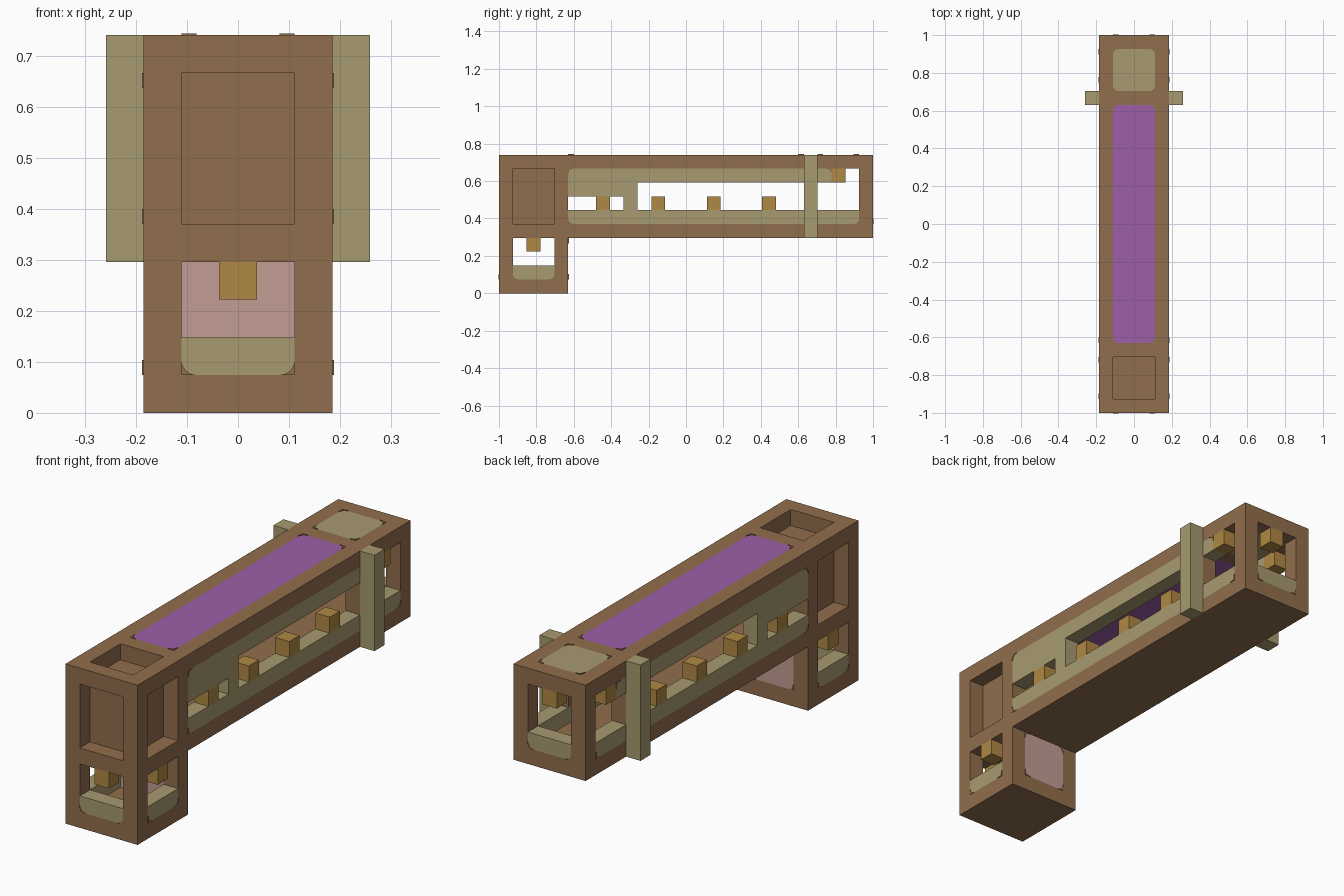
import bpy, bmesh, math
from mathutils import Vector

if "Cube" in bpy.data.objects:
    bpy.data.objects.remove(bpy.data.objects["Cube"], do_unlink=True)

U = 1 / 27          # one block unit
TRIM = 0.08         # thickness of the corner trims, in units
RADIUS = 0.8        # rounding of the panel corners, in units


def material(name, rgb):
    m = bpy.data.materials.new(name)
    m.use_nodes = True
    m.diffuse_color = (*rgb, 1)
    m.node_tree.nodes["Principled BSDF"].inputs["Base Color"].default_value = (*rgb, 1)
    return m


BROWN = material("brown wood", (0.285, 0.156, 0.074))
BEIGE = material("beige panel", (0.39, 0.328, 0.162))
PURPLE = material("purple panel", (0.337, 0.114, 0.392))
PINK = material("pink panel", (0.539, 0.337, 0.296))
OCHRE = material("ochre stud", (0.434, 0.246, 0.058))


def finish(name, bm, mat):
    bmesh.ops.recalc_face_normals(bm, faces=bm.faces)
    mesh = bpy.data.meshes.new(name)
    bm.to_mesh(mesh)
    bm.free()
    mesh.materials.append(mat)
    bpy.context.collection.objects.link(bpy.data.objects.new(name, mesh))


def boxes(name, mat, spans):
    """Join boxes, each given as (x range, y range, z range) in units."""
    bm = bmesh.new()
    for span in spans:
        verts = bmesh.ops.create_cube(bm, size=1)["verts"]
        for v in verts:
            v.co = Vector([(a + b) / 2 + c * (b - a) for (a, b), c in zip(span, v.co)]) * U
    finish(name, bm, mat)


def both(y, z, x=(3, 5)):
    """The same box on the left and the right."""
    return [(x, y, z), ((-x[1], -x[0]), y, z)]


def corner_trim(name, axis, level, first, second, ends=(0, 1)):
    """Thin brown fillets that round a panel; ends picks low or high corners."""
    bm = bmesh.new()
    side = math.copysign(1, level)
    for i in (0, 1):
        for j in ends:
            corner = (first[i], second[j])
            su, sv = 1 - 2 * i, 1 - 2 * j
            outline = [corner]
            for k in range(5):
                a = math.pi / 2 * k / 4
                outline.append((corner[0] + su * RADIUS * (1 - math.sin(a)),
                                corner[1] + sv * RADIUS * (1 - math.cos(a))))
            verts = []
            for u, v in outline:
                co = [u, v]
                co.insert(axis, level)
                verts.append(bm.verts.new(Vector(co) * U))
            face = bm.faces.new(verts)
            new = bmesh.ops.extrude_face_region(bm, geom=[face])["geom"]
            shift = Vector((0, 0, 0))
            shift[axis] = side * TRIM * U
            bmesh.ops.translate(bm, vec=shift,
                                verts=[g for g in new if isinstance(g, bmesh.types.BMVert)])
    finish(name, bm, BROWN)


MID, FULL = (-3, 3), (-5, 5)
FRONT, REAR_LEG, END_BAY, BACK = (-27, -25), (-19, -17), (17, 19), (25, 27)
HEAD, BODY, BAY = (-25, -19), (-17, 25), (19, 25)

# Brown frame: floors, pillars, top rails and cross beams
boxes("long_floor", BROWN, [(FULL, (-27, 27), (8, 10))])
boxes("leg_floor", BROWN, [(FULL, (-27, -17), (0, 2))])
boxes("leg_pillars", BROWN, both(FRONT, (2, 8)) + both(REAR_LEG, (2, 8)))
boxes("upper_pillars", BROWN, both(FRONT, (10, 18)) + both(REAR_LEG, (10, 18))
      + both(BACK, (10, 18)) + both(END_BAY, (12, 16)))
boxes("top_rails", BROWN, both((-27, 27), (18, 20)))
boxes("cross_beams", BROWN, [(MID, y, (18, 20)) for y in (FRONT, REAR_LEG, END_BAY, BACK)])

# Closed head with recessed faces
boxes("head_core", BROWN, [(MID, HEAD, (10, 18))])
boxes("head_rear_wall", BROWN, [(MID, REAR_LEG, (10, 18))])

# Panels in the roof
boxes("roof_panel", PURPLE, [(MID, (-17, 17), (18, 20))])
boxes("rear_roof_panel", BEIGE, [(MID, BAY, (18, 20))])
corner_trim("roof_trim", 2, 20, MID, (-17, 17))
corner_trim("rear_roof_trim", 2, 20, MID, BAY)

# Long side walls with their window openings
boxes("lower_side_walls", BEIGE, both(BODY, (10, 12)))
boxes("upper_side_walls", BEIGE, both((-17, 21), (16, 18)))
boxes("window_lintels", BEIGE, both((-17, -7), (14, 16)))
boxes("window_columns", BEIGE, both((-9, -7), (12, 14)))
boxes("back_wall", BEIGE, [(MID, BACK, (10, 12))])
corner_trim("back_wall_trim", 1, 27, MID, (10, 12), (0,))

# Leg walls
boxes("leg_front_wall", BEIGE, [(MID, FRONT, (2, 4))])
boxes("leg_side_walls", BEIGE, both(HEAD, (2, 4)))
boxes("leg_rear_panel", PINK, [(MID, REAR_LEG, (2, 8))])
corner_trim("leg_front_trim", 1, -27, MID, (2, 4), (0,))

# The rear panel faces backwards, so its trim sits just behind it
bm_level = -17 + TRIM
corner_trim("leg_rear_trim", 1, bm_level, MID, (2, 8))

for side, word in ((5, "left"), (-5, "right")):
    corner_trim(word + "_lower_trim", 0, side, BODY, (10, 12), (0,))
    corner_trim(word + "_upper_trim", 0, side, (-17, 21), (16, 18), (1,))
    corner_trim(word + "_leg_trim", 0, side, HEAD, (2, 4), (0,))

# Upright side posts
boxes("side_posts", BEIGE, both(END_BAY, (8, 20), (5, 7)))

# Ochre studs standing on the sills and hanging in the openings
sill_studs = []
for y in (-13, -5, 3, 11):
    sill_studs += both((y, y + 2), (12, 14))
boxes("sill_studs", OCHRE, sill_studs)
boxes("leg_studs", OCHRE, both((-23, -21), (6, 8)) + [((-1, 1), FRONT, (6, 8))])
boxes("end_bay_studs", OCHRE, both((21, 23), (16, 18)) + [((-1, 1), BACK, (16, 18))])
